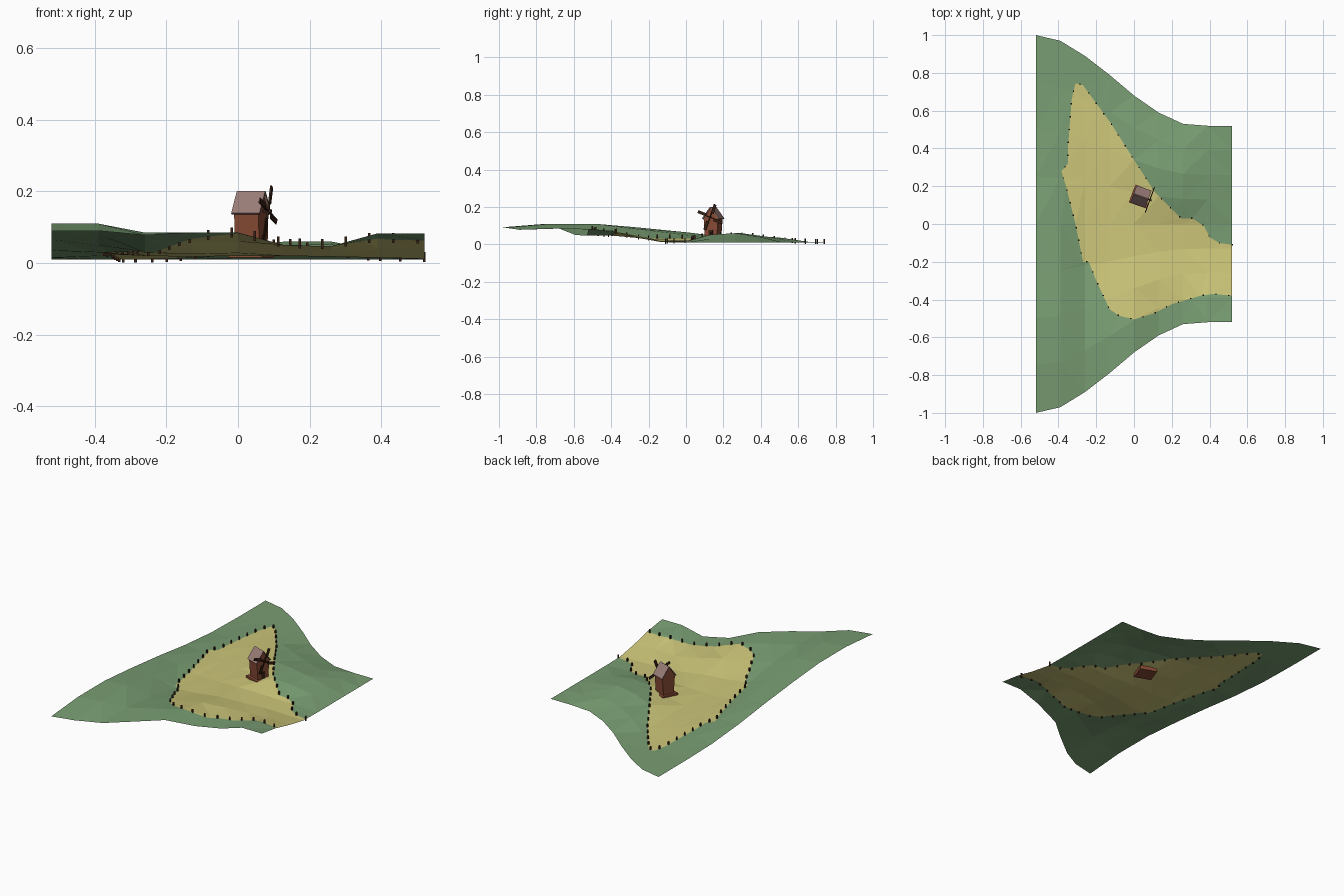
import bpy, bmesh, math
from mathutils import Vector, Matrix
from mathutils.geometry import delaunay_2d_cdt

if "Cube" in bpy.data.objects:
    bpy.data.objects.remove(bpy.data.objects["Cube"])


def mat(name, rgb):
    m = bpy.data.materials.new(name)
    m.diffuse_color = tuple((c / 255) ** 2.2 for c in rgb) + (1,)
    m.use_nodes = True
    m.node_tree.nodes["Principled BSDF"].inputs["Base Color"].default_value = m.diffuse_color
    return m


GRASS = mat("grass green", (120, 156, 114))
FIELD = mat("field yellow", (203, 196, 120))
WALL = mat("red brown boards", (134, 76, 56))
ROOF = mat("grey mauve roof", (152, 124, 118))
DARK = mat("dark timber", (58, 38, 28))


def finish(name, bm, mats):
    me = bpy.data.meshes.new(name)
    bm.to_mesh(me)
    bm.free()
    for m in mats:
        me.materials.append(m)
    ob = bpy.data.objects.new(name, me)
    bpy.context.collection.objects.link(ob)
    return ob


def box(bm, size, matrix):
    bmesh.ops.create_cube(bm, size=1, matrix=matrix @ Matrix.Diagonal((*size, 1)))


# --- terrain: 9 x 9 height grid (thousandths) narrowing towards +x
HALF = [1.0, .97, .89, .79, .68, .59, .53, .52, .52]
HEIGHT = [
    (90, 110, 110, 90, 65, 35, 15, 10, 10),
    (90, 110, 110, 80, 50, 30, 20, 10, 10),
    (78, 85, 65, 30, 20, 20, 18, 10, 10),
    (83, 85, 60, 25, 18, 20, 20, 15, 10),
    (85, 83, 60, 28, 20, 28, 45, 35, 10),
    (50, 50, 45, 20, 20, 50, 60, 40, 10),
    (47, 47, 35, 18, 18, 52, 60, 40, 10),
    (83, 72, 40, 15, 15, 30, 35, 25, 10),
    (83, 65, 35, 12, 10, 10, 10, 10, 10)]


def half_width(x):
    u = min(max((x + .52) / .13, 0), 7.9999)
    i = int(u)
    return HALF[i] + (HALF[i + 1] - HALF[i]) * (u - i)


def ground(x, y):
    u = min(max((x + .52) / .13, 0), 7.9999)
    v = min(max((y / half_width(x) + 1) * 4, 0), 7.9999)
    i, j = int(u), int(v)
    a, b = u - i, v - j
    lo = HEIGHT[i][j] * (1 - b) + HEIGHT[i][j + 1] * b
    hi = HEIGHT[i + 1][j] * (1 - b) + HEIGHT[i + 1][j + 1] * b
    return (lo * (1 - a) + hi * a) / 1000


# field outline; it is open along the right edge of the sheet
PATH = [(.52, -.11), (.45, -.1), (.4, -.07), (.37, -.01), (.31, .03), (.25, .03),
        (.2, .08), (.11, .17), (0, .34), (-.12, .53), (-.27, .735), (-.31, .745),
        (-.33, .66), (-.35, .4), (-.35, .32), (-.385, .28), (-.36, .2), (-.31, 0),
        (-.27, -.2), (-.24, -.2), (-.2, -.3), (-.13, -.45), (-.08, -.485),
        (0, -.505), (.1, -.475), (.2, -.425), (.35, -.38), (.42, -.37), (.52, -.38)]


def in_field(x, y):
    inside = False
    for (x1, y1), (x2, y2) in zip(PATH, PATH[1:] + PATH[:1]):
        if (y1 > y) != (y2 > y) and x < x1 + (x2 - x1) * (y - y1) / (y2 - y1):
            inside = not inside
    return inside


pts = [Vector((-.52 + .13 * i, HALF[i] * (j / 4 - 1))) for i in range(9) for j in range(9)]
edges = [(i * 9 + j, i * 9 + j + 1) for i in range(9) for j in range(8)]
edges += [(i * 9 + j, i * 9 + j + 9) for i in range(8) for j in range(9)]
n = len(pts)
pts += [Vector(p) for p in PATH]
edges += [(n + k, n + k + 1) for k in range(len(PATH) - 1)]
verts, _, faces, *_ = delaunay_2d_cdt(pts, edges, [], 0, 1e-5)

bm = bmesh.new()
bv = [bm.verts.new((p.x, p.y, ground(p.x, p.y))) for p in verts]
for f in faces:
    c = sum((verts[k] for k in f), Vector((0, 0))) / 3
    if abs(c.y) < half_width(c.x) - 1e-4:
        bm.faces.new([bv[k] for k in f]).material_index = int(in_field(c.x, c.y))
bmesh.ops.delete(bm, geom=[v for v in bm.verts if not v.link_faces], context='VERTS')
finish("terrain", bm, [GRASS, FIELD])

# --- fence posts at even steps along the field outline
bm = bmesh.new()
STEP, left = .068, 0
for a, b in zip(PATH, PATH[1:]):
    a, b = Vector(a), Vector(b)
    length = (b - a).length
    while left < length:
        p = a.lerp(b, left / length)
        box(bm, (.007, .007, .028), Matrix.Translation((p.x, p.y, ground(p.x, p.y) + .005)))
        left += STEP
    left -= length
finish("fence_posts", bm, [DARK])

# --- windmill, turned so that the sails face +x and slightly -y
MILL = Matrix.Translation((.037, .145, 0)) @ Matrix.Rotation(math.radians(-20), 4, 'Z')

bm = bmesh.new()
box(bm, (.1, .1, .022), MILL @ Matrix.Translation((0, 0, .027)))
finish("mill_base", bm, [WALL])

# body: pentagon gable profile extruded along the ridge
bm = bmesh.new()
prof = [(-.033, .03), (.033, .03), (.041, .14), (0, .196), (-.041, .14)]
ends = [[bm.verts.new(MILL @ Vector((x, y, z))) for y, z in prof] for x in (-.036, .036)]
bm.faces.new(ends[0][::-1])
bm.faces.new(ends[1])
for k in range(5):
    m = (k + 1) % 5
    bm.faces.new((ends[0][k], ends[0][m], ends[1][m], ends[1][k]))
bmesh.ops.recalc_face_normals(bm, faces=bm.faces)
finish("mill_body", bm, [WALL])

# roof: two thin sloping boards
bm = bmesh.new()
slope = math.atan2(.06, .045)
for s in (-1, 1):
    box(bm, (.084, .077, .005), MILL @ Matrix.Translation((0, s * .0235, .1685))
        @ Matrix.Rotation(-s * slope, 4, 'X'))
finish("mill_roof", bm, [ROOF])

# sails: hub shaft and four arms, each with a narrow lattice board
bm = bmesh.new()
HUB = MILL @ Matrix.Translation((.05, 0, .145))
box(bm, (.032, .009, .009), HUB @ Matrix.Translation((-.006, 0, 0)))
for k in range(4):
    arm = HUB @ Matrix.Rotation(math.radians(-20 + 90 * k), 4, 'X')
    box(bm, (.005, .005, .075), arm @ Matrix.Translation((0, 0, .0375)))
    box(bm, (.003, .014, .05), arm @ Matrix.Translation((0, .006, .049)))
finish("mill_sails", bm, [DARK])

# door on the sail side
bm = bmesh.new()
box(bm, (.004, .022, .04), MILL @ Matrix.Translation((.037, 0, .058)))
finish("mill_door", bm, [DARK])
